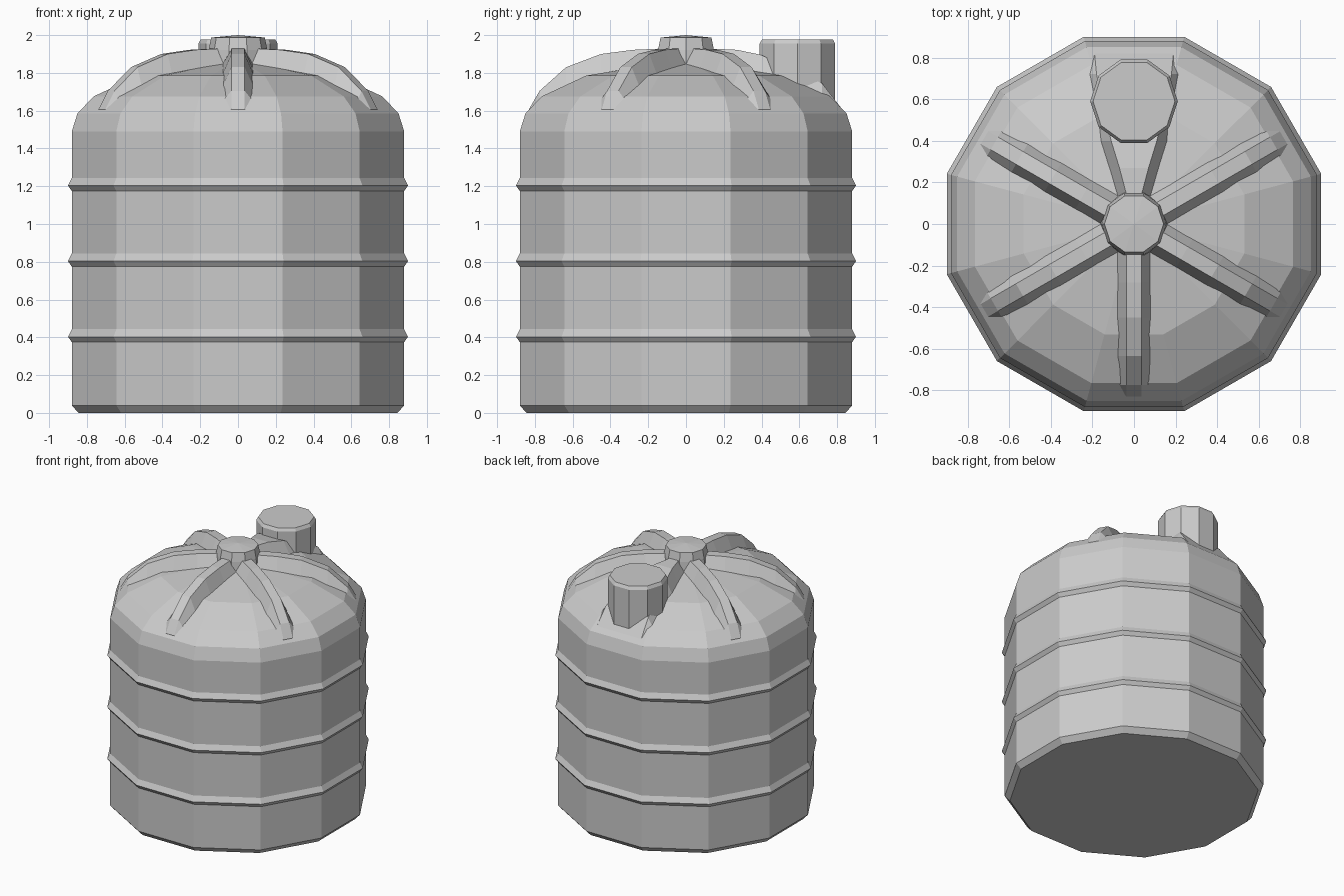
import bpy, bmesh
from math import sin, cos, pi, radians
from mathutils import Matrix

if "Cube" in bpy.data.objects:
    bpy.data.objects.remove(bpy.data.objects["Cube"])


def make_object(name, bm):
    bmesh.ops.recalc_face_normals(bm, faces=bm.faces)
    me = bpy.data.meshes.new(name)
    bm.to_mesh(me)
    bm.free()
    ob = bpy.data.objects.new(name, me)
    bpy.context.collection.objects.link(ob)
    return ob


def lathe(name, profile, sides, offset, centre=(0, 0), tip=None):
    """Faceted solid from (flat-to-centre distance, z) pairs."""
    bm = bmesh.new()
    rings = []
    for a, z in profile:
        r = a / cos(pi / sides)
        rings.append([bm.verts.new((centre[0] + r * cos(offset + 2 * pi * i / sides),
                                    centre[1] + r * sin(offset + 2 * pi * i / sides), z))
                      for i in range(sides)])
    for lo, hi in zip(rings, rings[1:]):
        for i in range(sides):
            j = (i + 1) % sides
            bm.faces.new((lo[i], lo[j], hi[j], hi[i]))
    bm.faces.new(rings[0])
    if tip is None:
        bm.faces.new(rings[-1])
    else:
        t = bm.verts.new((*centre, tip))
        for i in range(sides):
            bm.faces.new((rings[-1][i], rings[-1][(i + 1) % sides], t))
    return make_object(name, bm)


def rib(name, sections, angle):
    """Trapezoid beam along +x; sections are (r, top z, top half, base z, base half)."""
    bm = bmesh.new()
    loops = [[bm.verts.new(p) for p in ((r, -bw, bz), (r, -tw, tz), (r, tw, tz), (r, bw, bz))]
             for r, tz, tw, bz, bw in sections]
    for a, b in zip(loops, loops[1:]):
        for i in range(4):
            j = (i + 1) % 4
            bm.faces.new((a[i], a[j], b[j], b[i]))
    bm.faces.new(loops[0])
    bm.faces.new(loops[-1])
    bm.transform(Matrix.Rotation(angle, 4, 'Z'))
    return make_object(name, bm)


# Tank body: chamfered foot, three hoops, faceted dome
profile = [(0.845, 0.0), (0.88, 0.04)]
for z in (0.4, 0.8, 1.2):
    profile += [(0.88, z - 0.025), (0.90, z + 0.003), (0.88, z + 0.043)]
profile += [(0.88, 1.49), (0.85, 1.585), (0.765, 1.675), (0.53, 1.785), (0.14, 1.85)]
lathe("tank_body", profile, 12, radians(15), tip=1.86)

# Five radial dome ribs
rib_sections = [(0.10, 1.93, 0.035, 1.84, 0.085),
                (0.28, 1.922, 0.035, 1.81, 0.085),
                (0.45, 1.90, 0.035, 1.785, 0.085),
                (0.635, 1.83, 0.035, 1.72, 0.085),
                (0.775, 1.705, 0.035, 1.65, 0.08),
                (0.83, 1.61, 0.035, 1.59, 0.05)]
for k, deg in enumerate((30, 150, 210, 270, 330)):
    rib(f"dome_rib_{k + 1}", rib_sections, radians(deg))

# Widening rib that carries the hatch
rib("hatch_platform", [(0.10, 1.93, 0.025, 1.84, 0.075),
                       (0.27, 1.922, 0.07, 1.81, 0.125),
                       (0.40, 1.895, 0.11, 1.79, 0.165),
                       (0.55, 1.82, 0.145, 1.75, 0.19),
                       (0.72, 1.745, 0.18, 1.67, 0.225),
                       (0.825, 1.61, 0.19, 1.58, 0.23)], radians(90))

# Filler hatch and centre cap
lathe("hatch", [(0.20, 1.60), (0.20, 1.955), (0.187, 1.978)], 10, 0, centre=(0, 0.59))
lathe("centre_cap", [(0.155, 1.82), (0.148, 1.92), (0.135, 1.987)], 10, 0, tip=2.0)
